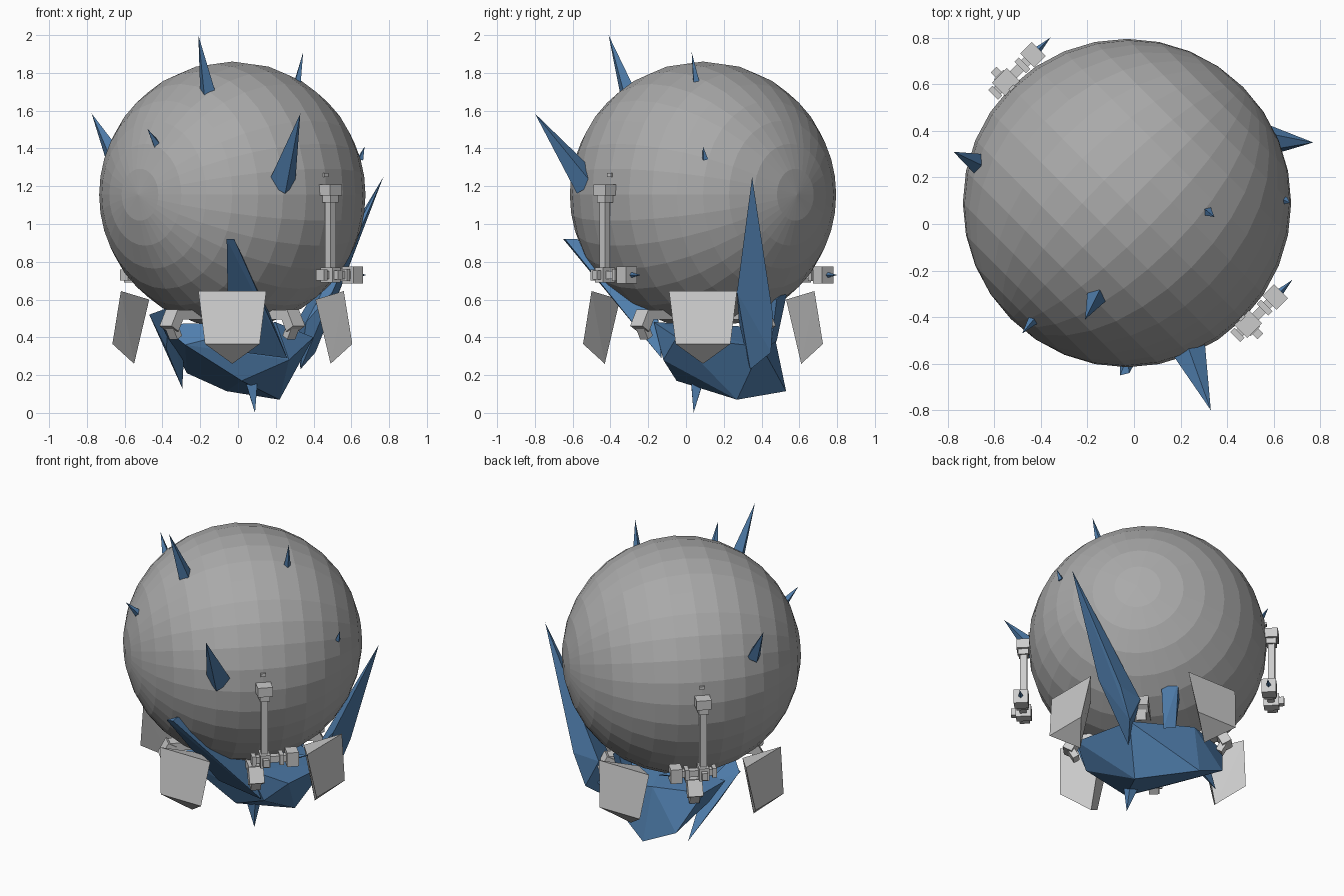
import bpy, bmesh, math
from mathutils import Vector, Matrix

if "Cube" in bpy.data.objects:
    bpy.data.objects.remove(bpy.data.objects["Cube"])

CENTRE = Vector((-0.03, 0.09, 1.155))


def material(name, rgb):
    m = bpy.data.materials.new(name)
    m.use_nodes = True
    m.diffuse_color = (*rgb, 1)
    m.node_tree.nodes["Principled BSDF"].inputs["Base Color"].default_value = (*rgb, 1)
    return m


STONE = material("stone grey", (0.40, 0.40, 0.40))
METAL = material("pale metal", (0.60, 0.60, 0.60))
CRYSTAL = material("crystal blue", (0.08, 0.21, 0.42))


def finish(name, bm, mat):
    bmesh.ops.recalc_face_normals(bm, faces=bm.faces)
    mesh = bpy.data.meshes.new(name)
    bm.to_mesh(mesh)
    bm.free()
    mesh.materials.append(mat)
    ob = bpy.data.objects.new(name, mesh)
    bpy.context.scene.collection.objects.link(ob)
    return ob


def hull(name, points, mat):
    bm = bmesh.new()
    for p in points:
        bm.verts.new(p)
    res = bmesh.ops.convex_hull(bm, input=bm.verts)
    spare = [g for g in res["geom_interior"] if isinstance(g, bmesh.types.BMVert)]
    bmesh.ops.delete(bm, geom=spare, context="VERTS")
    bmesh.ops.dissolve_limit(bm, angle_limit=0.02, verts=bm.verts, edges=bm.edges)
    return finish(name, bm, mat)


def spike(name, base, tip, radius):
    """Four-sided shard whose root is sunk a little below its base point."""
    base, tip = Vector(base), Vector(tip)
    d = tip - base
    base = base - d * 0.12
    d = tip - base
    bm = bmesh.new()
    bmesh.ops.create_cone(bm, cap_ends=True, segments=4, radius1=radius, radius2=0,
                          depth=d.length, matrix=Matrix.Translation((base + tip) / 2)
                          @ d.to_track_quat("Z", "Y").to_matrix().to_4x4())
    return finish(name, bm, CRYSTAL)


def box(name, frame, loc, size, mat, tilt=0):
    bm = bmesh.new()
    m = (frame @ Matrix.Translation(loc) @ Matrix.Rotation(tilt, 4, "Y")
         @ Matrix.Diagonal((*size, 1)))
    bmesh.ops.create_cube(bm, size=1, matrix=m)
    return finish(name, bm, mat)


# Faceted globe with its axis lying along the diagonal
bm = bmesh.new()
bmesh.ops.create_uvsphere(bm, u_segments=32, v_segments=16, radius=0.705)
bm.transform(Matrix.Translation(CENTRE)
             @ Vector((1, 1, 0)).to_track_quat("Z", "Y").to_matrix().to_4x4())
finish("globe", bm, STONE)

# Four wedge-shaped shields around the base
AXIS = Matrix.Translation((CENTRE.x, CENTRE.y, 0))
for i, side in enumerate(("left", "back", "right", "front")):
    turn = AXIS @ Matrix.Rotation(i * math.pi / 2, 4, "Z")
    pts = [(0.59, -0.18, 0.645), (0.59, 0.18, 0.645), (0.635, -0.145, 0.365),
           (0.635, 0.145, 0.365), (0.52, 0, 0.26), (0.44, 0, 0.60)]
    hull(side + "_shield", [turn @ Vector(p) for p in pts], METAL)

# Diagonal support claws between globe and base
for i in range(4):
    turn = AXIS @ Matrix.Rotation(math.radians(45 + 90 * i), 4, "Z")
    box(f"claw_arm_{i + 1}", turn, (0.33, 0, 0.52), (0.22, 0.08, 0.05), METAL)
    box(f"claw_knuckle_{i + 1}", turn, (0.45, 0, 0.49), (0.06, 0.09, 0.10), METAL, -0.5)
    box(f"claw_tip_{i + 1}", turn, (0.44, 0, 0.43), (0.04, 0.06, 0.07), METAL, 0.5)

# Two jointed side arms, mirrored across the diagonal
DIAG = AXIS @ Matrix.Rotation(math.pi / 4, 4, "Z")
ARM = [("pin", 0, 0.69, 1.26, 0.03, 0.03, 0.02),
       ("top_bracket", 0, 0.735, 1.18, 0.09, 0.08, 0.06),
       ("top_socket", 0, 0.735, 1.14, 0.06, 0.06, 0.05),
       ("rod", 0, 0.735, 0.95, 0.04, 0.04, 0.44),
       ("elbow", 0, 0.735, 0.73, 0.06, 0.09, 0.08),
       ("elbow_foot", 0, 0.765, 0.73, 0.035, 0.09, 0.045),
       ("forearm", 0.04, 0.735, 0.73, 0.23, 0.04, 0.04),
       ("end_cap", -0.065, 0.735, 0.73, 0.025, 0.06, 0.06),
       ("collar", 0.10, 0.735, 0.73, 0.025, 0.07, 0.065),
       ("emitter", 0.165, 0.735, 0.73, 0.07, 0.085, 0.09)]
for side, s in (("front", -1), ("back", 1)):
    for part, u, v, z, du, dv, dz in ARM:
        box(f"{side}_arm_{part}", DIAG, (u, s * v, z), (du, dv, dz), METAL)
    spike(side + "_arm_shard", DIAG @ Vector((0.20, s * 0.735, 0.73)),
          DIAG @ Vector((0.27, s * 0.735, 0.73)), 0.016)

# Shards growing from the globe
SHARDS = [((-0.165, -0.32, 1.73), (-0.21, -0.41, 2.0), 0.045),
          ((0.315, 0.055, 1.75), (0.345, 0.03, 1.91), 0.025),
          ((-0.68, 0.265, 1.40), (-0.775, 0.31, 1.585), 0.045),
          ((-0.435, -0.415, 1.43), (-0.48, -0.47, 1.505), 0.025),
          ((0.24, -0.55, 1.25), (0.33, -0.80, 1.585), 0.078),
          ((0.65, 0.10, 1.35), (0.67, 0.09, 1.41), 0.018)]
for i, (base, tip, r) in enumerate(SHARDS):
    spike(f"globe_shard_{i + 1}", base, tip, r)

# Rough crystal bowl under the globe
hull("crystal_bowl",
     [(-0.06, 0.53, 0.115), (0.22, 0.27, 0.07), (0.02, -0.05, 0.17),
      (-0.27, 0.49, 0.21), (0.27, -0.12, 0.28), (0.40, -0.05, 0.40),
      (0.37, 0.40, 0.35), (-0.08, 0.46, 0.45), (-0.38, 0.36, 0.45),
      (-0.41, 0.02, 0.47), (-0.28, -0.10, 0.36), (0.20, -0.17, 0.48)], CRYSTAL)

# Large blades rising from and hanging off the bowl
hull("front_blade",
     [(-0.06, -0.65, 0.92), (-0.02, -0.64, 0.92), (-0.03, -0.575, 0.92),
      (-0.05, -0.13, 0.33), (0.26, -0.13, 0.29), (0.17, -0.15, 0.52),
      (-0.02, -0.15, 0.50)], CRYSTAL)
hull("left_blade",
     [(0.77, 0.35, 1.25), (0.50, 0.27, 0.64), (0.33, 0.34, 0.23), (0.41, 0.45, 0.32),
      (0.32, 0.44, 0.50), (0.49, 0.46, 0.52), (0.36, 0.28, 0.48)], CRYSTAL)
hull("right_blade",
     [(-0.295, 0.40, 0.13), (-0.38, 0.20, 0.34), (-0.47, 0.12, 0.52),
      (-0.36, 0.02, 0.56), (-0.28, 0.20, 0.42)], CRYSTAL)
hull("back_blade",
     [(0.11, 0.54, 0.66), (0.05, 0.48, 0.60), (0.19, 0.48, 0.60), (0.12, 0.42, 0.60),
      (0.08, 0.48, 0.38), (0.15, 0.45, 0.36)], CRYSTAL)
spike("bottom_shard", (0.07, 0.06, 0.18), (0.09, 0.04, 0.0), 0.055)
